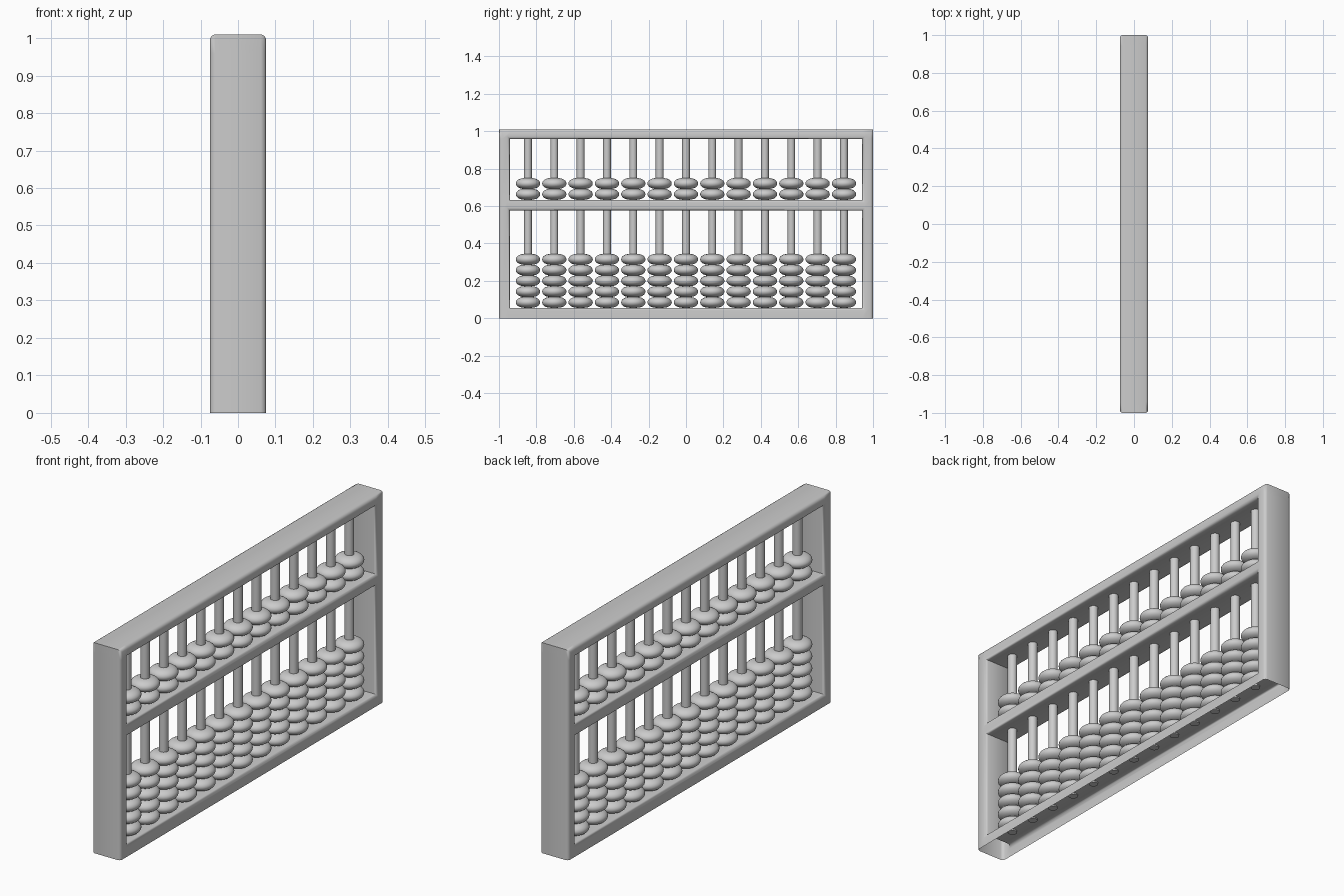
import bpy, bmesh, math
from mathutils import Matrix

if "Cube" in bpy.data.objects:
    bpy.data.objects.remove(bpy.data.objects["Cube"])

HX = 0.075                                   # half depth of the frame
ROD_YS = [-0.845 + 0.1408 * i for i in range(13)]
BEAD_ZS = [0.085, 0.1425, 0.20, 0.2575, 0.315, 0.663, 0.7205]


def finish(name, bm, angle=40):
    me = bpy.data.meshes.new(name)
    bm.to_mesh(me)
    bm.free()
    ob = bpy.data.objects.new(name, me)
    bpy.context.collection.objects.link(ob)
    bpy.ops.object.select_all(action='DESELECT')
    ob.select_set(True)
    bpy.context.view_layer.objects.active = ob
    bpy.ops.object.shade_smooth_by_angle(angle=math.radians(angle))
    return ob


# Frame: grid of cells with two openings, extruded through the depth
ys = [-1, -0.942, 0.942, 1]
zs = [0, 0.056, 0.577, 0.633, 0.959, 1.01]
bm = bmesh.new()
v = [[bm.verts.new((-HX, y, z)) for z in zs] for y in ys]
for i in range(3):
    for j in range(5):
        if i == 1 and j in (1, 3):
            continue
        bm.faces.new((v[i][j], v[i + 1][j], v[i + 1][j + 1], v[i][j + 1]))
ext = bmesh.ops.extrude_face_region(bm, geom=bm.faces[:])
moved = [g for g in ext['geom'] if isinstance(g, bmesh.types.BMVert)]
bmesh.ops.translate(bm, verts=moved, vec=(2 * HX, 0, 0))
bmesh.ops.recalc_face_normals(bm, faces=bm.faces[:])

# The underside is open
under = [f for f in bm.faces if f.normal.z < -0.9 and f.calc_center_median().z < 0.01]
bmesh.ops.delete(bm, geom=under, context='FACES')

# Soften the rims of the front and back faces
bm.normal_update()
rims = [e for e in bm.edges if len(e.link_faces) == 2
        and abs(e.verts[0].co.x - e.verts[1].co.x) < 1e-5
        and e.calc_face_angle(0) > 1]
bmesh.ops.bevel(bm, geom=rims, offset=0.014, offset_type='OFFSET', segments=2,
                profile=0.5, affect='EDGES')
finish("frame", bm, 50)

# Rods
bm = bmesh.new()
for y in ROD_YS:
    bmesh.ops.create_cone(bm, cap_ends=True, segments=20, radius1=0.021, radius2=0.021,
                          depth=0.92, matrix=Matrix.Translation((0, y, 0.51)))
finish("rods", bm)


# Beads: flattened lathe shape on every rod
def bead_mesh(r=0.065, h=0.029, segs=32, rings=12):
    bm = bmesh.new()
    rows = []
    for k in range(rings + 1):
        a = -math.pi / 2 + math.pi * k / rings
        rad = 0.018 + (r - 0.018) * abs(math.cos(a)) ** 0.95
        z = h * math.sin(a)
        rows.append([bm.verts.new((rad * math.cos(2 * math.pi * s / segs),
                                   rad * math.sin(2 * math.pi * s / segs), z))
                     for s in range(segs)])
    for a, b in zip(rows, rows[1:]):
        for s in range(segs):
            t = (s + 1) % segs
            bm.faces.new((a[s], a[t], b[t], b[s]))
    return bm


first = finish("bead", bead_mesh(), 60)
for y in ROD_YS:
    for z in BEAD_ZS:
        ob = first if (y == ROD_YS[0] and z == BEAD_ZS[0]) else first.copy()
        if ob is not first:
            bpy.context.collection.objects.link(ob)
        ob.location = (0, y, z)
